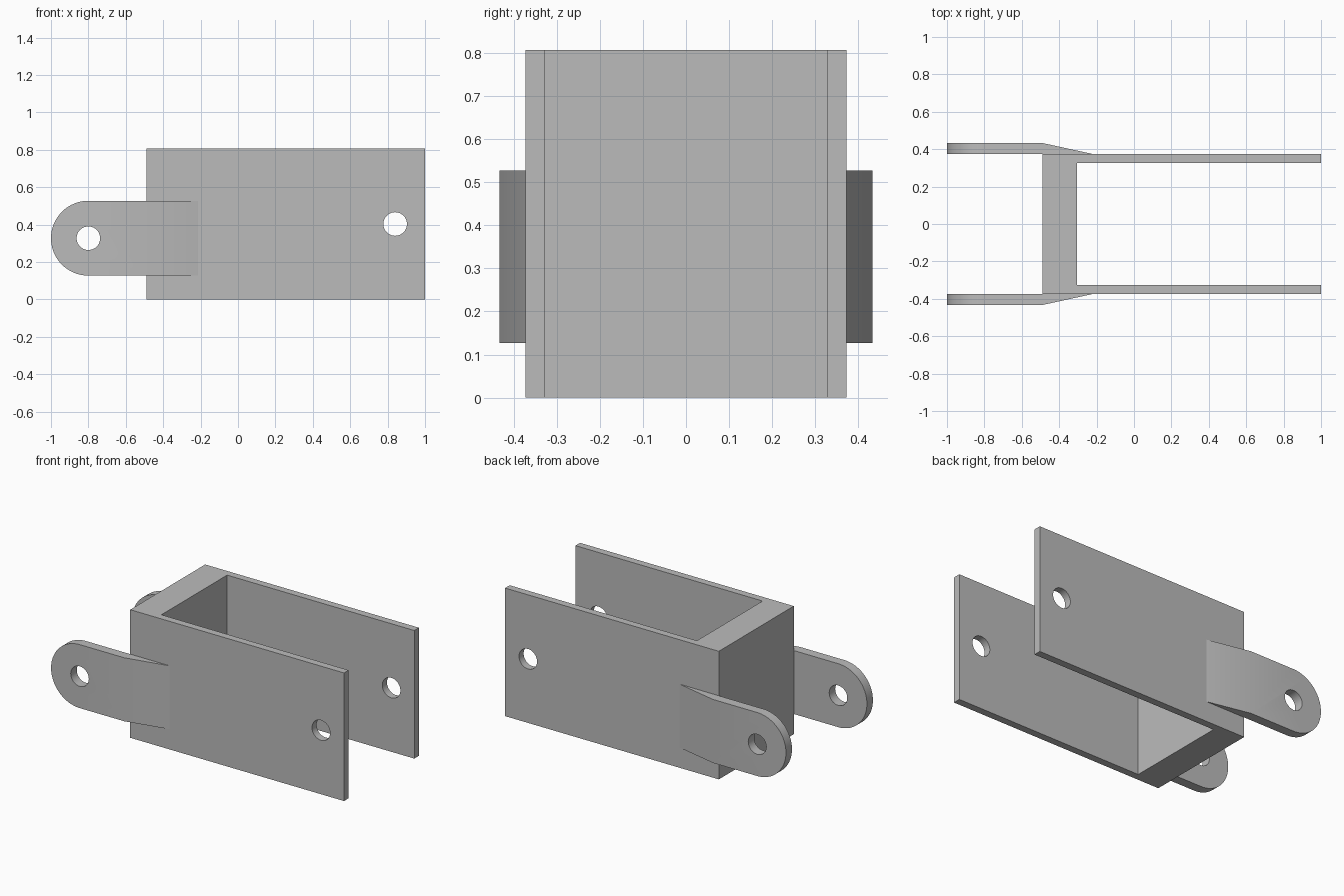
import bpy
import bmesh
from math import cos, sin, pi, radians
from mathutils import Vector

if "Cube" in bpy.data.objects:
    bpy.data.objects.remove(bpy.data.objects["Cube"], do_unlink=True)

grey = bpy.data.materials.new("plain grey")
grey.use_nodes = True
colour = (0.5, 0.5, 0.5, 1)
grey.diffuse_color = colour
grey.node_tree.nodes["Principled BSDF"].inputs["Base Color"].default_value = colour


def prism(name, points, direction):
    """Extrude a closed outline of 3D points along a direction."""
    bm = bmesh.new()
    face = bm.faces.new([bm.verts.new(p) for p in points])
    grown = bmesh.ops.extrude_face_region(bm, geom=[face])["geom"]
    moved = [v for v in grown if isinstance(v, bmesh.types.BMVert)]
    bmesh.ops.translate(bm, verts=moved, vec=Vector(direction))
    bmesh.ops.recalc_face_normals(bm, faces=bm.faces)
    mesh = bpy.data.meshes.new(name)
    bm.to_mesh(mesh)
    bm.free()
    mesh.materials.append(grey)
    obj = bpy.data.objects.new(name, mesh)
    bpy.context.collection.objects.link(obj)
    return obj


def arc(x, z, radius, start, end, steps):
    """Points of an arc in the XZ plane, on the far front side."""
    angles = [start + (end - start) * i / steps for i in range(steps + 1)]
    return [(x + radius * cos(a), -1, z + radius * sin(a)) for a in angles]


def cut(obj, tool, operation):
    """Apply a boolean and remove the tool."""
    mod = obj.modifiers.new("cut", "BOOLEAN")
    mod.object, mod.operation, mod.solver = tool, operation, "EXACT"
    bpy.context.view_layer.objects.active = obj
    bpy.ops.object.modifier_apply(modifier=mod.name)
    bpy.data.objects.remove(tool, do_unlink=True)


def drill(obj, x, z):
    outline = arc(x, z, 0.063, 0, 2 * pi, 40)[:-1]
    cut(obj, prism("drill", outline, (0, 2, 0)), "DIFFERENCE")


def smooth(obj):
    bpy.ops.object.select_all(action="DESELECT")
    obj.select_set(True)
    bpy.context.view_layer.objects.active = obj
    bpy.ops.object.shade_smooth_by_angle(angle=radians(30))


HALF, INNER, OUTER = 0.373, 0.327, 0.433
BACK, WEB, HEIGHT = -0.49, -0.305, 0.807
LUG_X, LUG_Z, LUG_R = -0.8, 0.327, 0.2

# U-shaped channel with a thick end web and two thin side plates
half = [(WEB, INNER), (1, INNER), (1, HALF), (BACK, HALF)]
outline = half + [(x, -y) for x, y in reversed(half)]
channel = prism("channel_bracket", [(x, y, 0) for x, y in outline], (0, 0, HEIGHT))
drill(channel, 0.84, 0.403)
smooth(channel)

# Rounded lugs that taper into the side plates
for side, name in ((1, "back_lug"), (-1, "front_lug")):
    plan = [(-1.1, HALF), (-0.215, HALF), (BACK, OUTER), (-1.1, OUTER)]
    lug = prism(name, [(x, side * y, 0) for x, y in plan], (0, 0, HEIGHT))
    tab = arc(LUG_X, LUG_Z, LUG_R, pi / 2, 3 * pi / 2, 40)
    tab += [(0, -1, LUG_Z - LUG_R), (0, -1, LUG_Z + LUG_R)]
    cut(lug, prism("tab_outline", tab, (0, 2, 0)), "INTERSECT")
    drill(lug, LUG_X, LUG_Z)
    smooth(lug)
